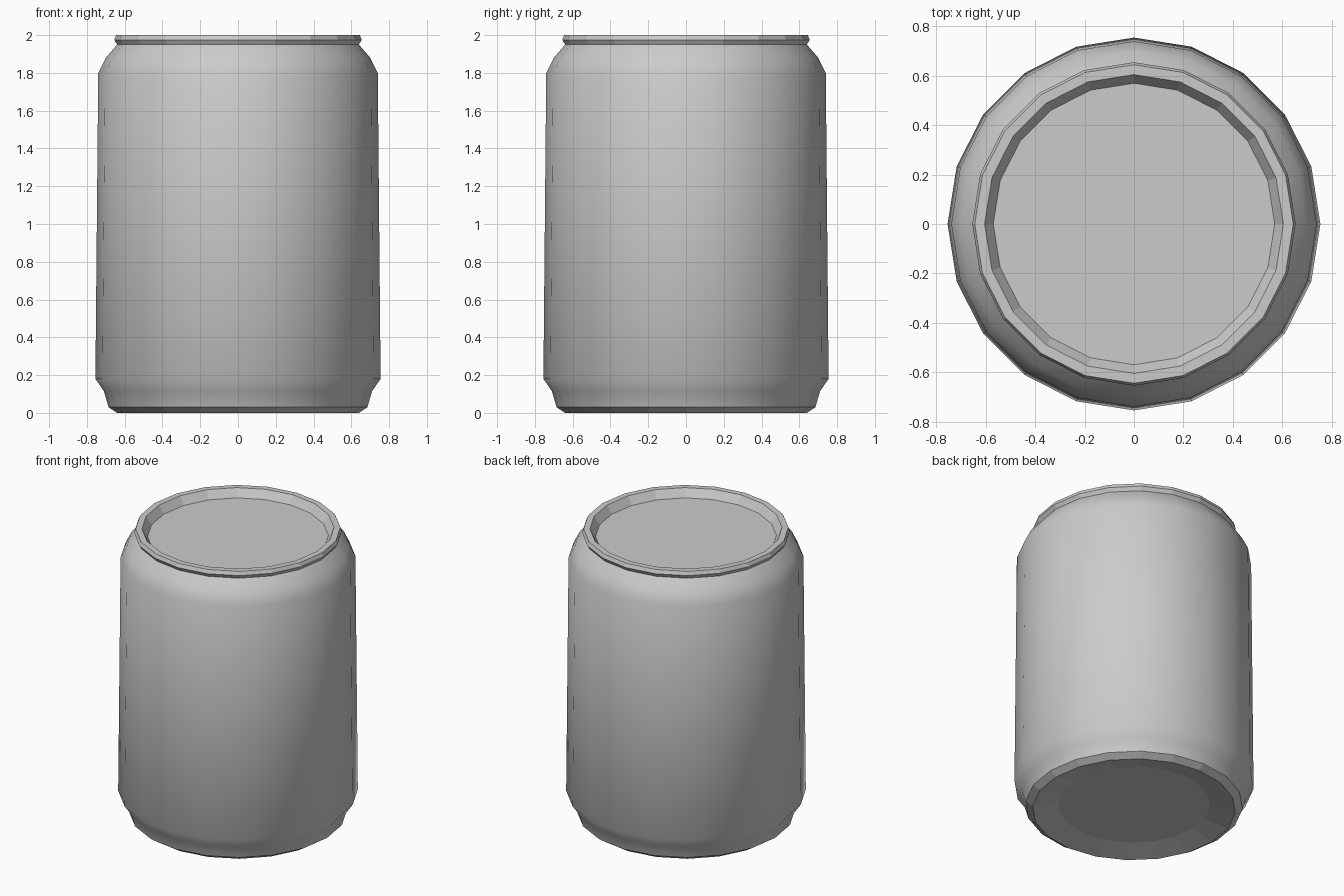
import bpy, bmesh, math

if "Cube" in bpy.data.objects:
    bpy.data.objects.remove(bpy.data.objects["Cube"])

SIDES = 20


def lathe(name, profile, smooth, cap=None):
    """Revolve (radius, z) points, listed so that faces point outward."""
    bm = bmesh.new()
    rings = []
    for r, z in profile:
        rings.append([bm.verts.new((r * math.cos(2 * math.pi * i / SIDES),
                                    r * math.sin(2 * math.pi * i / SIDES), z))
                      for i in range(SIDES)])
    for low, high in zip(rings, rings[1:]):
        for i in range(SIDES):
            j = (i + 1) % SIDES
            bm.faces.new((low[i], low[j], high[j], high[i])).smooth = smooth
    if cap == "top":
        bm.faces.new(rings[-1])
    elif cap == "bottom":
        bm.faces.new(rings[0][::-1])
    mesh = bpy.data.meshes.new(name)
    bm.to_mesh(mesh)
    bm.free()
    obj = bpy.data.objects.new(name, mesh)
    bpy.context.collection.objects.link(obj)
    return obj


# Recessed base with a narrow bevelled foot
lathe("can_base", [(0.48, 0.036), (0.64, 0.0), (0.685, 0.03)], False, "bottom")

# Slightly tapered wall with rounded foot and shoulder
lathe("can_wall", [(0.685, 0.03), (0.71, 0.115), (0.755, 0.18),
                   (0.74, 1.80), (0.70, 1.88), (0.64, 1.95)], True)

# Raised rim and sunken lid panel
lathe("can_lid", [(0.64, 1.95), (0.655, 1.975), (0.645, 2.0),
                  (0.605, 2.0), (0.57, 1.945)], False, "top")
